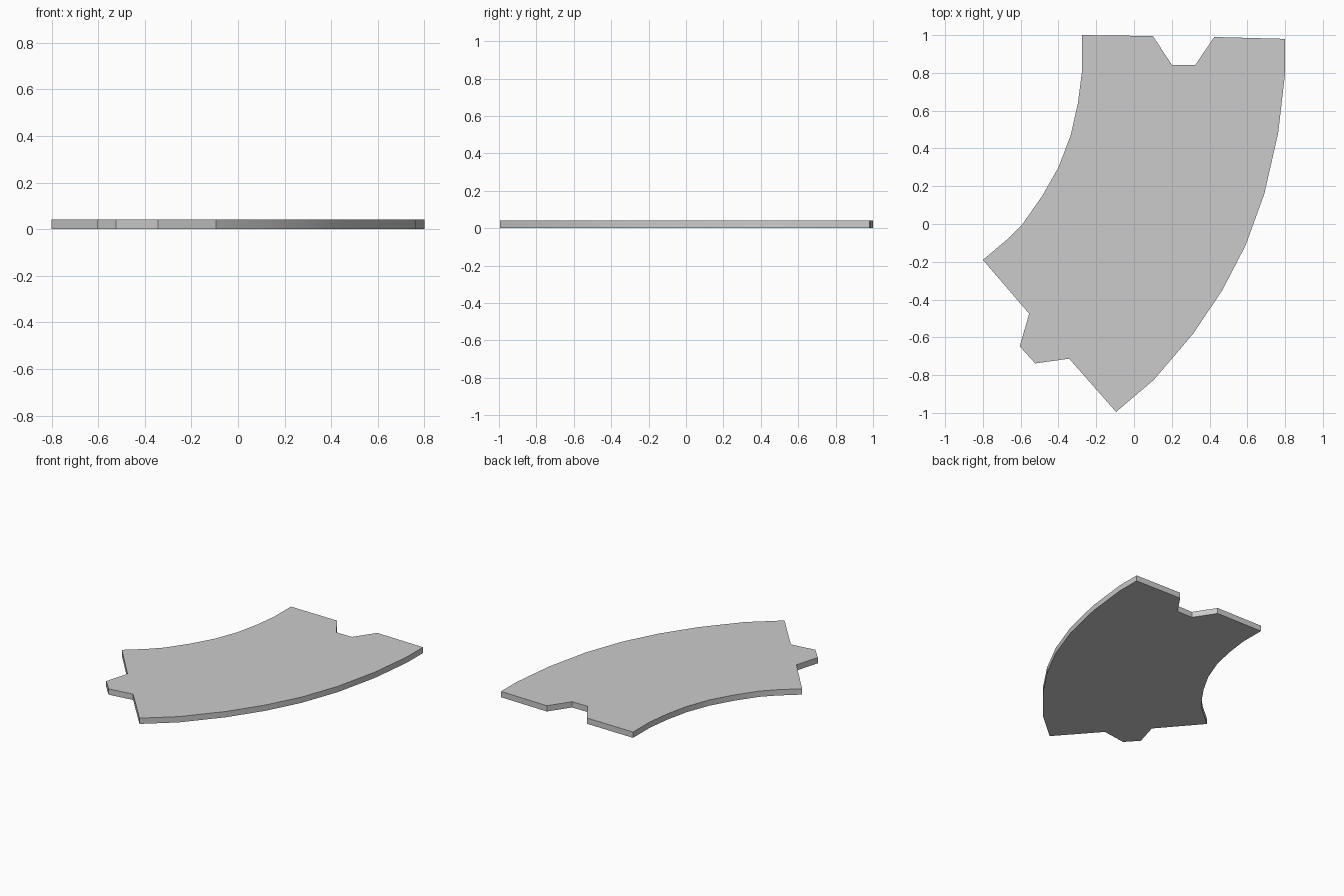
import bpy, bmesh, math

if "Cube" in bpy.data.objects:
    bpy.data.objects.remove(bpy.data.objects["Cube"])

THICKNESS = 0.042

# Outline runs: concave inner edge, tab end, convex outer edge, notched end
inner_edge = [(-0.275, 1.0), (-0.275, 0.81), (-0.297, 0.64), (-0.335, 0.47), (-0.40, 0.30),
              (-0.485, 0.15), (-0.59, 0.0), (-0.675, -0.085), (-0.80, -0.19)]
tab = [(-0.555, -0.475), (-0.605, -0.648), (-0.523, -0.738), (-0.343, -0.713)]
outer_edge = [(-0.095, -0.995), (0.105, -0.825), (0.31, -0.585), (0.465, -0.355), (0.59, -0.115),
              (0.69, 0.16), (0.763, 0.48), (0.80, 0.80), (0.80, 0.98)]
notch = [(0.425, 0.99), (0.325, 0.843), (0.20, 0.843), (0.10, 0.995)]


def make_plate(name, outline, height):
    """Extrude a closed outline up from z = 0."""
    bm = bmesh.new()
    base = bm.faces.new([bm.verts.new((x, y, 0)) for x, y in outline])
    top = bmesh.ops.extrude_face_region(bm, geom=[base], use_keep_orig=True)
    verts = [g for g in top["geom"] if isinstance(g, bmesh.types.BMVert)]
    bmesh.ops.translate(bm, verts=verts, vec=(0, 0, height))
    bmesh.ops.recalc_face_normals(bm, faces=bm.faces)
    mesh = bpy.data.meshes.new(name)
    bm.to_mesh(mesh)
    bm.free()
    obj = bpy.data.objects.new(name, mesh)
    bpy.context.collection.objects.link(obj)
    return obj


# Curved interlocking track plate
plate = make_plate("curved_track_plate", inner_edge + tab + outer_edge + notch, THICKNESS)
bpy.context.view_layer.objects.active = plate
plate.select_set(True)
bpy.ops.object.shade_smooth_by_angle(angle=math.radians(30))
